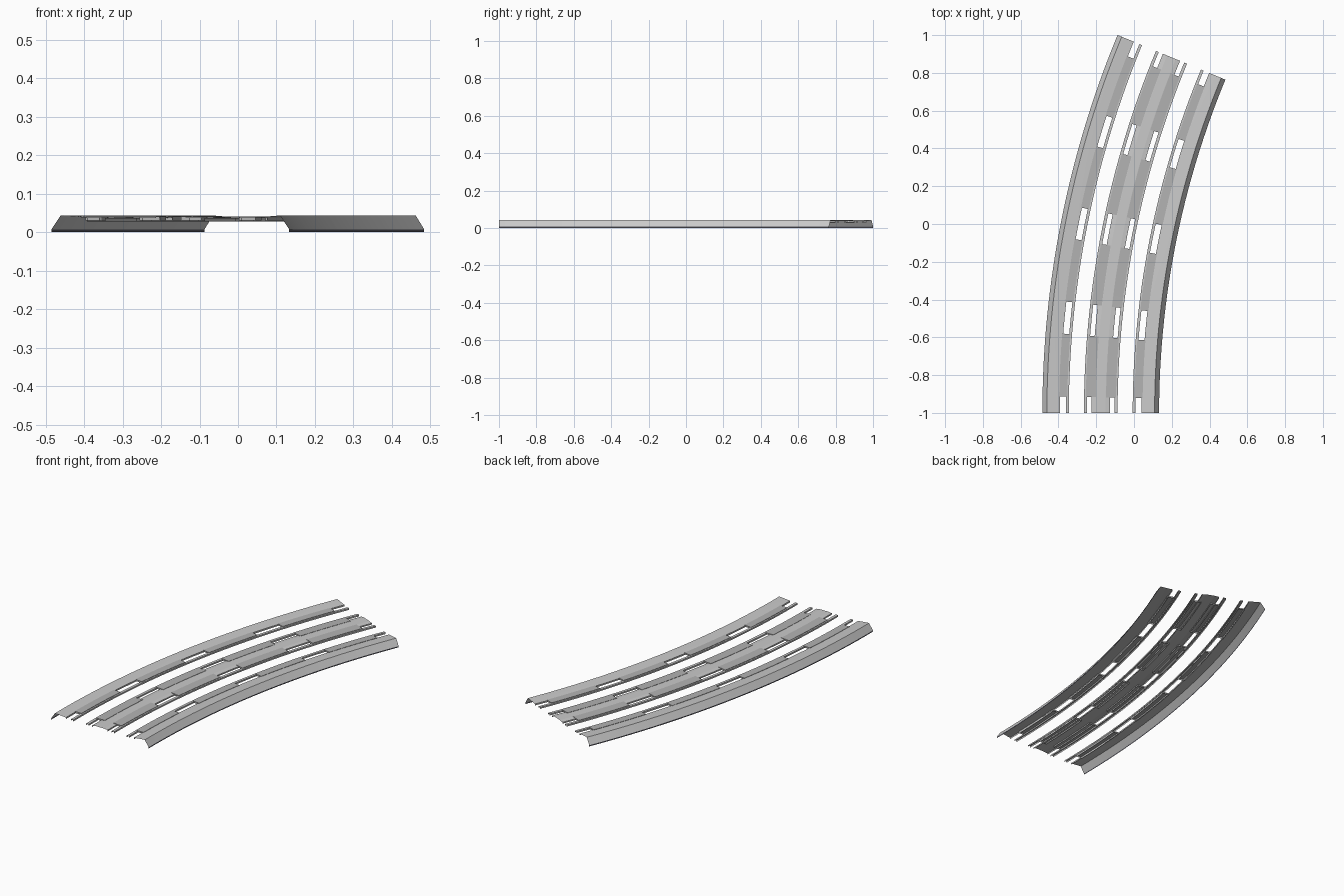
import bpy, bmesh, math

if "Cube" in bpy.data.objects:
    bpy.data.objects.remove(bpy.data.objects["Cube"])

CX = 4.741                  # x of the bend centre
SHIFT = 0.002               # centres the finished model on x
TURN = math.radians(22.5)   # total bend angle
MID = -0.178                # middle of the cross-section at the start


def material(name, rgb):
    m = bpy.data.materials.new(name)
    m.diffuse_color = (*rgb, 1)
    m.use_nodes = True
    m.node_tree.nodes["Principled BSDF"].inputs["Base Color"].default_value = m.diffuse_color
    return m


GREY = material("concrete_grey", (0.59, 0.59, 0.59))
MEDIUM = material("tab_grey", (0.45, 0.45, 0.45))
DARK = material("dark_slate", (0.11, 0.11, 0.135))


def mirrored(profile):
    return [(2 * MID - x, z) for x, z in reversed(profile)]


def sweep(name, profile, spans, steps, main=GREY, caps=False):
    """Sweep an (x, z) profile around the bend over each angle span."""
    bm = bmesh.new()
    for a0, a1 in spans:
        rows = []
        for i in range(steps + 1):
            a = a0 + (a1 - a0) * i / steps
            rows.append([bm.verts.new((CX + SHIFT - (CX - x) * math.cos(a),
                                       -1 + (CX - x) * math.sin(a), z))
                         for x, z in profile])
        for r0, r1 in zip(rows, rows[1:]):
            for j in range(len(profile) - 1):
                f = bm.faces.new((r0[j], r0[j + 1], r1[j + 1], r1[j]))
                # dark band along the foot of the outer walls
                f.material_index = int(max(v.co.z for v in f.verts) < 0.008)
        if caps:
            bm.faces.new(rows[0][::-1])
            bm.faces.new(rows[-1])
    mesh = bpy.data.meshes.new(name)
    bm.to_mesh(mesh)
    bm.free()
    mesh.materials.append(main)
    mesh.materials.append(DARK)
    ob = bpy.data.objects.new(name, mesh)
    bpy.context.collection.objects.link(ob)
    bpy.ops.object.select_all(action='DESELECT')
    ob.select_set(True)
    bpy.context.view_layer.objects.active = ob
    bpy.ops.object.shade_smooth_by_angle(angle=math.radians(5))
    return ob


FULL = [(0, TURN)]
PERIOD = TURN / 4
TABS = [(k * PERIOD + 0.0168, k * PERIOD + 0.0818) for k in range(4)]
# Deck panels meet at evenly spaced seams
CUTS = [0] + [0.0385 + k * PERIOD for k in range(4)] + [TURN]
PANELS = list(zip(CUTS, CUTS[1:]))

# Side decks with sloping outer walls
side = [(-0.487, 0), (-0.487, 0.007), (-0.463, 0.043), (-0.447, 0.042),
        (-0.394, 0.037), (-0.394, 0.028)]
# Narrow guard strips beside the rail openings
outer_strip = [(-0.362, 0.027), (-0.362, 0.036), (-0.347, 0.036), (-0.347, 0.027)]
inner_strip = [(-0.267, 0.027), (-0.267, 0.036), (-0.251, 0.036), (-0.251, 0.027)]
# Connecting tabs that lap over the deck edges
outer_tab = [(-0.399, 0.03), (-0.399, 0.0392), (-0.356, 0.0385), (-0.356, 0.03)]
inner_tab = [(-0.258, 0.03), (-0.258, 0.0385), (-0.205, 0.0402), (-0.205, 0.03)]

for label, fn in (("left", list), ("right", mirrored)):
    sweep(label + "_side_deck", fn(side), PANELS, 8)
    sweep(label + "_outer_guard_strip", fn(outer_strip), FULL, 32)
    sweep(label + "_inner_guard_strip", fn(inner_strip), FULL, 32)
    sweep(label + "_outer_tabs", fn(outer_tab), TABS, 6, MEDIUM, True)
    sweep(label + "_inner_tabs", fn(inner_tab), TABS, 6, MEDIUM, True)

# Centre deck with a shallow crown
half = [(-0.227, 0.028), (-0.227, 0.036), (-0.203, 0.039)]
sweep("centre_deck", half + mirrored(half), PANELS, 8)
